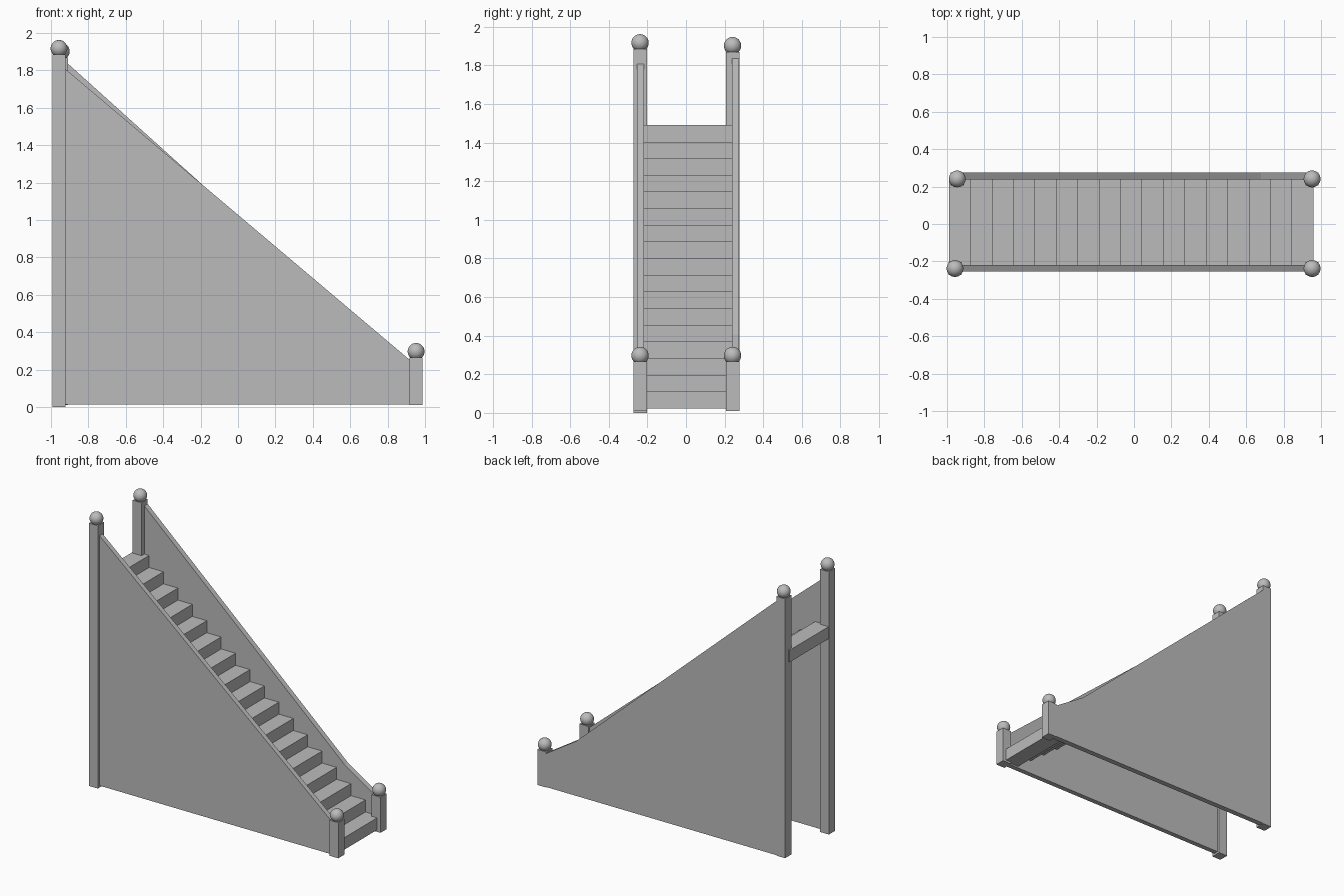
import bpy
import bmesh
from mathutils import Matrix, Vector

if "Cube" in bpy.data.objects:
    bpy.data.objects.remove(bpy.data.objects["Cube"], do_unlink=True)

# Single grey finish
grey = bpy.data.materials.new("plain_grey")
grey.use_nodes = True
COLOUR = (0.5, 0.5, 0.5, 1)
grey.diffuse_color = COLOUR
grey.node_tree.nodes["Principled BSDF"].inputs["Base Color"].default_value = COLOUR


def finish(name, bm):
    bmesh.ops.recalc_face_normals(bm, faces=bm.faces)
    mesh = bpy.data.meshes.new(name)
    bm.to_mesh(mesh)
    bm.free()
    mesh.materials.append(grey)
    obj = bpy.data.objects.new(name, mesh)
    bpy.context.collection.objects.link(obj)
    return obj


def box(name, low, high):
    low, high = Vector(low), Vector(high)
    bm = bmesh.new()
    bmesh.ops.create_cube(bm, size=1, matrix=Matrix.Translation((low + high) / 2)
                          @ Matrix.Diagonal((*(high - low), 1)))
    return finish(name, bm)


def panel(name, profile, y0, y1):
    bm = bmesh.new()
    face = bm.faces.new([bm.verts.new((x, y0, z)) for x, z in profile])
    side = bmesh.ops.extrude_face_region(bm, geom=[face])["geom"]
    verts = [v for v in side if isinstance(v, bmesh.types.BMVert)]
    bmesh.ops.translate(bm, verts=verts, vec=(0, y1 - y0, 0))
    return finish(name, bm)


def post(name, x, y, bottom, top):
    half, radius = 0.035, 0.045
    box(name, (x - half, y - half, bottom), (x + half, y + half, top))
    bm = bmesh.new()
    bmesh.ops.create_uvsphere(bm, u_segments=32, v_segments=16, radius=radius,
                              matrix=Matrix.Translation((x, y, top + 0.032)))
    for f in bm.faces:
        f.smooth = True
    finish(name + "_ball", bm)


# Newel posts with ball finials
post("upper_right_post", -0.957, -0.238, 0, 1.885)
post("upper_left_post", -0.945, 0.241, 0.01, 1.87)
post("lower_right_post", 0.952, -0.238, 0.01, 0.265)
post("lower_left_post", 0.952, 0.241, 0.01, 0.265)

# Solid side panels with sloping tops
panel("right_side_panel",
      [(-0.95, 0.013), (0.95, 0.013), (0.95, 0.225), (-0.95, 1.83)], -0.253, -0.218)
panel("left_side_panel",
      [(-0.945, 0.013), (0.95, 0.013), (0.95, 0.235), (0.915, 0.255),
       (0.68, 0.405), (-0.945, 1.868)], 0.237, 0.275)

# Stepped treads, open underneath
STEPS, RUN, RISE = 17, 0.1145, 0.0863
for i in range(STEPS):
    front, top = 0.96 - i * RUN, 0.11 + i * RISE
    box(f"step_{i + 1}", (front - 0.118, -0.22, top - RISE), (front, 0.239, top))
